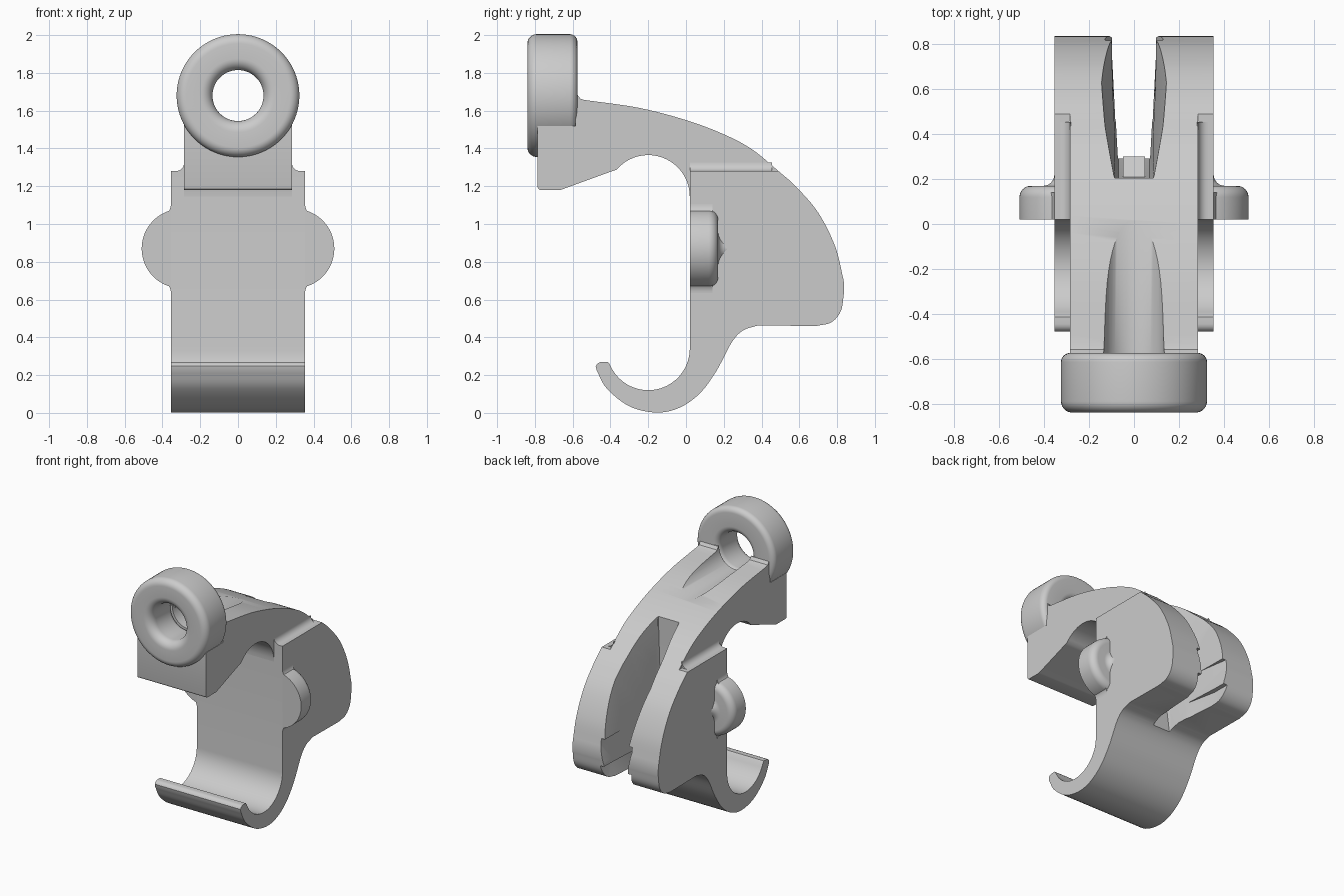
import bpy, bmesh, math
from mathutils import Vector

if "Cube" in bpy.data.objects:
    bpy.data.objects.remove(bpy.data.objects["Cube"])

grey = bpy.data.materials.new("plain_grey")
grey.use_nodes = True
grey.diffuse_color = (0.6, 0.6, 0.6, 1)
grey.node_tree.nodes["Principled BSDF"].inputs["Base Color"].default_value = (0.6, 0.6, 0.6, 1)


def finish(name, bm):
    bmesh.ops.recalc_face_normals(bm, faces=bm.faces)
    me = bpy.data.meshes.new(name)
    bm.to_mesh(me)
    bm.free()
    me.materials.append(grey)
    ob = bpy.data.objects.new(name, me)
    bpy.context.collection.objects.link(ob)
    return ob


def spline(pts, n=6):
    """Smooth path through the points."""
    p = [Vector(q) for q in pts]
    p = [2 * p[0] - p[1]] + p + [2 * p[-1] - p[-2]]
    out = []
    for a, b, c, d in zip(p, p[1:], p[2:], p[3:]):
        for i in range(n):
            t = i / n
            out.append(0.5 * (2 * b + (c - a) * t + (2 * a - 5 * b + 4 * c - d) * t * t
                              + (3 * b - a - 3 * c + d) * t ** 3))
    return [tuple(v) for v in out] + [tuple(pts[-1])]


def arc(cx, cy, r, a0, a1, n=8):
    angles = [math.radians(a0 + (a1 - a0) * i / n) for i in range(n + 1)]
    return [(cx + r * math.cos(a), cy + r * math.sin(a)) for a in angles]


def prism(name, pts, lo, hi, axis="x"):
    """Profile in yz pushed along x, or in xz pushed along y."""
    bm = bmesh.new()
    place = (lambda p: (lo, p[0], p[1])) if axis == "x" else (lambda p: (p[0], lo, p[1]))
    face = bm.faces.new([bm.verts.new(place(p)) for p in pts])
    move = (hi - lo, 0, 0) if axis == "x" else (0, hi - lo, 0)
    made = bmesh.ops.extrude_face_region(bm, geom=[face])["geom"]
    bmesh.ops.translate(bm, vec=move, verts=[v for v in made if isinstance(v, bmesh.types.BMVert)])
    return finish(name, bm)


def lathe(name, pts, cx, cz, n=64, closed=False):
    """Turn a (radius, y) profile about an axis along y."""
    bm = bmesh.new()
    rings = []
    for i in range(n):
        a = 2 * math.pi * i / n
        rings.append([bm.verts.new((cx + r * math.cos(a), y, cz + r * math.sin(a))) for r, y in pts])
    m = len(pts)
    for i in range(n):
        a, b = rings[i], rings[(i + 1) % n]
        for j in range(m if closed else m - 1):
            k = (j + 1) % m
            bm.faces.new((a[j], a[k], b[k], b[j]))
    if not closed:
        bm.faces.new([r[0] for r in rings])
        bm.faces.new([r[-1] for r in rings])
    return finish(name, bm)


def hull(name, half):
    """Convex block from points mirrored in x."""
    bm = bmesh.new()
    for x, y, z in half:
        bm.verts.new((x, y, z))
        bm.verts.new((-x, y, z))
    bmesh.ops.convex_hull(bm, input=bm.verts)
    return finish(name, bm)


def activate(ob):
    bpy.ops.object.select_all(action="DESELECT")
    ob.select_set(True)
    bpy.context.view_layer.objects.active = ob


def cut(ob, cutter):
    mod = ob.modifiers.new("cut", "BOOLEAN")
    mod.operation, mod.solver, mod.object = "DIFFERENCE", "EXACT", cutter
    activate(ob)
    bpy.ops.object.modifier_apply(modifier=mod.name)


# Body with the hook below
back = spline([(0.49, 1.28), (0.58, 1.2), (0.7, 1.06), (0.79, 0.88), (0.835, 0.7)])
corner = spline([(0.837, 0.64), (0.82, 0.54), (0.77, 0.48), (0.69, 0.46)])
hook = spline([(0.38, 0.463), (0.3, 0.435), (0.24, 0.37), (0.16, 0.22), (0.07, 0.1), (-0.04, 0.025),
               (-0.16, 0.002), (-0.3, 0.035), (-0.42, 0.13), (-0.473, 0.225)])
tip = arc(-0.445, 0.235, 0.035, 160, 90, 4) + [(-0.415, 0.27)]
cradle = arc(-0.2, 0.34, 0.22, 202, 358, 20)
body = prism("body", [(0.02, 1.28)] + back + corner + hook + tip + cradle, -0.355, 0.355)

# Upper arm
top = spline([(0.49, 1.28), (0.35, 1.395), (0.2, 1.475), (0.0, 1.55), (-0.25, 1.615), (-0.54, 1.657)])
top += [(-0.56, 1.664), (-0.575, 1.685), (-0.585, 1.685), (-0.585, 1.52), (-0.785, 1.52)]
foot = arc(-0.77, 1.195, 0.015, 180, 270, 3) + arc(-0.67, 1.21, 0.03, 270, 292, 3)
under = [(-0.39, 1.28)] + arc(-0.2, 1.145, 0.22, 140, 0, 20)
arm = prism("arm", top + foot + under + [(0.06, 1.1), (0.42, 1.1)], -0.285, 0.285)

# Ring at the front
profile = (arc(0.275, -0.79, 0.05, 0, -90) + arc(0.195, -0.78, 0.06, -90, -180)
           + arc(0.185, -0.625, 0.05, 180, 90) + arc(0.285, -0.615, 0.04, 90, 0))
ring = lathe("ring", profile, 0, 1.68, 80, closed=True)

# Side ears and their fillets, shoulder fillets
parts = [body, arm, ring]
ear_profile = ([(0.21, 0.02)] + arc(0.16, 0.12, 0.05, 0, 90)
               + arc(0.105, 0.22, 0.05, 270, 180))
for side, s in (("left", 1), ("right", -1)):
    parts.append(lathe(side + "_ear", ear_profile, s * 0.3, 0.87))
    for level, u in (("upper", 1), ("lower", -1)):
        curve = arc(0.42, 0.235, 0.065, 180, 245)
        pts = [(s * x, 0.87 + u * z) for x, z in curve + [(0.34, 0.14), (0.34, 0.235)]]
        parts.append(prism(f"{side}_{level}_ear_fillet", pts, 0.02, 0.14, "y"))
    pts = [(s * x, z) for x, z in arc(0.33, 1.325, 0.045, 180, 270) + [(0.28, 1.27), (0.28, 1.325)]]
    parts.append(prism(side + "_shoulder_fillet", pts, 0.02, 0.455, "y"))

# Bore groove along the arm, and the flared back slot
cutters = [
    lathe("bore_cutter", [(0.135, -0.95), (0.135, 0.1)], 0, 1.68),
    hull("slot_cutter", [(0.09, 0.205, 1.6), (0.07, 0.205, 1.0), (0.07, 0.31, 0.7), (0.07, 0.31, 0.3),
                         (0.1, 0.9, 0.3), (0.1, 0.9, 1.6)]),
    hull("upper_flare_cutter", [(0.09, 0.21, 1.5), (0.142, 0.48, 1.4), (0.147, 0.64, 1.16),
                                (0.105, 0.9, 0.78), (0.07, 0.33, 0.78), (0.07, 0.22, 1.05)]),
    hull("middle_flare_cutter", [(0.14, 0.9, 0.78), (0.1, 0.9, 0.58), (0.08, 0.5, 0.78), (0.08, 0.5, 0.58)]),
    hull("lower_flare_cutter", [(0.13, 0.9, 0.58), (0.13, 0.7, 0.58), (0.1, 0.8, 0.42), (0.07, 0.4, 0.42),
                                (0.07, 0.4, 0.58)]),
]
cut(arm, cutters[0])
for cutter in cutters[1:]:
    cut(body, cutter)
for cutter in cutters[1:3]:
    cut(arm, cutter)
for cutter in cutters:
    bpy.data.objects.remove(cutter)

# Small lug at the slot floor
parts.append(hull("slot_lug", [(0.05, 0.2, 0.98), (0.05, 0.3, 0.9), (0.04, 0.3, 0.78), (0.04, 0.24, 0.78)]))

for ob in parts:
    activate(ob)
    bpy.ops.object.shade_smooth_by_angle(angle=math.radians(35))
